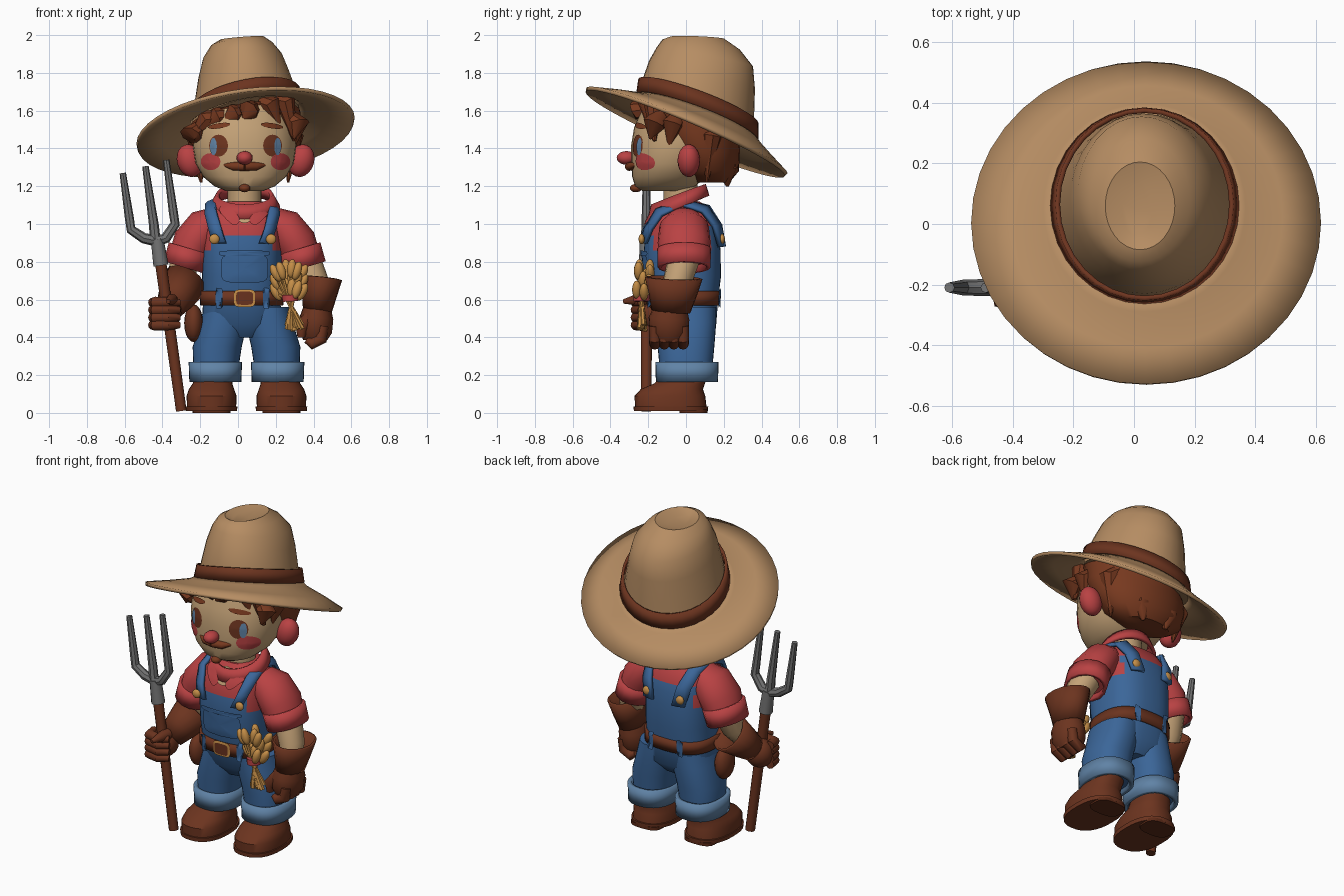
import bpy, bmesh, math, random
from mathutils import Vector, Euler
from mathutils.bvhtree import BVHTree

if "Cube" in bpy.data.objects:
    bpy.data.objects.remove(bpy.data.objects["Cube"])
random.seed(4)
made = []


def material(name, hexcode):
    srgb = [int(hexcode[i:i + 2], 16) / 255 for i in (0, 2, 4)]
    rgba = [((c + .055) / 1.055) ** 2.4 for c in srgb] + [1]
    m = bpy.data.materials.new(name)
    m.use_nodes = True
    m.diffuse_color = rgba
    bsdf = m.node_tree.nodes["Principled BSDF"]
    bsdf.inputs["Base Color"].default_value = rgba
    bsdf.inputs["Roughness"].default_value = .9
    return m


TAN, SKIN = material("straw tan", "B68D63"), material("skin", "C4A277")
LEATHER, HAIR = material("leather brown", "6C341F"), material("hair brown", "77391F")
RED, DENIM = material("shirt red", "B94243"), material("denim blue", "3B6699")
CUFF, STEEL = material("faded denim", "6083A6"), material("steel grey", "737373")
GOLD, DARK = material("wheat gold", "C68F48"), material("dark brown", "5C2A17")


def finish(name, bm, mats, thick=0, recalc=True):
    if recalc:
        bmesh.ops.recalc_face_normals(bm, faces=bm.faces)
    mesh = bpy.data.meshes.new(name)
    bm.to_mesh(mesh)
    bm.free()
    ob = bpy.data.objects.new(name, mesh)
    bpy.context.collection.objects.link(ob)
    for m in mats if isinstance(mats, list) else [mats]:
        mesh.materials.append(m)
    if thick:
        mod = ob.modifiers.new("thickness", "SOLIDIFY")
        mod.thickness, mod.offset = thick, 0
    made.append(ob)
    return ob


def skin_rings(bm, rings, closed=True, caps=True):
    rows = [[bm.verts.new(p) for p in ring] for ring in rings]
    n = len(rows[0])
    for a, b in zip(rows, rows[1:]):
        for i in range(n if closed else n - 1):
            j = (i + 1) % n
            bm.faces.new((a[i], a[j], b[j], b[i]))
    if caps:
        bm.faces.new(rows[0])
        bm.faces.new(rows[-1])


def oval(rx, ry, power, n):
    for i in range(n):
        t = math.tau * i / n
        c, s = math.cos(t), math.sin(t)
        yield (math.copysign(abs(c) ** (2 / power), c) * rx, math.copysign(abs(s) ** (2 / power), s) * ry)


def loft(name, rings, mat, n=32, power=2, caps=True, thick=0, rule=None):
    """Rings of (cx, cy, cz, rx, ry, slope in x, slope in y)."""
    bm = bmesh.new()
    full = [tuple(r) + (0,) * (7 - len(r)) for r in rings]
    skin_rings(bm, [[(r[0] + x, r[1] + y, r[2] + r[5] * x + r[6] * y)
                     for x, y in oval(r[3], r[4], power, n)] for r in full], caps=caps)
    if rule:
        for f in bm.faces:
            f.material_index = rule(f.calc_center_median())
    return finish(name, bm, mat, thick)


def tube(name, pts, radii, mat, n=12, deep=1, caps=True, thick=0):
    """Round section swept along points without twist; deep stretches it front to back."""
    pts, bm, rings, q, last = [Vector(p) for p in pts], bmesh.new(), [], None, None
    for i, p in enumerate(pts):
        way = pts[min(i + 1, len(pts) - 1)] - pts[max(i - 1, 0)]
        q = last.rotation_difference(way) @ q if q else way.to_track_quat('Z', 'Y')
        last = way
        ring = [q @ Vector((x, y, 0)) for x, y in oval(radii[i], radii[i], 2, n)]
        rings.append([p + Vector((v.x, v.y * deep, v.z)) for v in ring])
    skin_rings(bm, rings, caps=caps)
    return finish(name, bm, mat, thick)


def blob(name, loc, size, mat, rot=(0, 0, 0)):
    bm = bmesh.new()
    bmesh.ops.create_uvsphere(bm, u_segments=16, v_segments=10, radius=1)
    turn = Euler(rot).to_matrix()
    for v in bm.verts:
        v.co = Vector(loc) + turn @ Vector([a * b for a, b in zip(v.co, size)])
    return finish(name, bm, mat)


def tree(ob):
    return BVHTree.FromPolygons([v.co for v in ob.data.vertices], [p.vertices for p in ob.data.polygons])


def patch(name, body, x, z, rx, rz, mat, power=2, rot=0, side=-1, off=.005):
    """Thin painted shape laid on a body from the front or the back."""
    bm, rings, y = bmesh.new(), [], 0
    for f in (.05, .4, .7, 1):
        ring = []
        for u, w in oval(rx * f, rz * f, power, 20):
            px = x + u * math.cos(rot) - w * math.sin(rot)
            pz = z + u * math.sin(rot) + w * math.cos(rot)
            hit = body.ray_cast(Vector((px, 2 * side, pz)), Vector((0, -side, 0)))[0]
            y = hit.y if hit else y
            ring.append((px, y + side * off, pz))
        rings.append(ring)
    skin_rings(bm, rings, caps=False)
    bm.faces.new(list(bm.verts)[:20])
    bmesh.ops.recalc_face_normals(bm, faces=bm.faces)
    if sum(f.normal.y for f in bm.faces) * side < 0:
        bmesh.ops.reverse_faces(bm, faces=bm.faces)
    return finish(name, bm, mat, recalc=False)


# Hat: tilted brim, pinched crown and band
loft("hat_brim", [(.04, 0, 1.485, .575, .53, .12, -.42), (.04, .02, 1.52, .45, .43, .15, -.40),
                  (.035, .05, 1.545, .33, .34, .18, -.38), (.035, .06, 1.57, .29, .30, .19, -.37)],
     TAN, n=40, caps=False, thick=.02)
loft("hat_crown", [(.035, .06, 1.55, .29, .305, .19, -.37), (.035, .065, 1.66, .27, .295, .19, -.36),
                   (.03, .085, 1.79, .24, .28, .08, -.27), (.025, .1, 1.885, .21, .255, .05, -.2),
                   (.02, .08, 1.95, .165, .205, .05, -.13), (.02, .06, 1.985, .115, .145, .08, -.04),
                   (.01, .05, 1.965, .05, .09, .05)], TAN)
loft("hat_band", [(.035, .06, 1.565, .305, .317, .2, -.37), (.035, .065, 1.65, .287, .31, .2, -.37)],
     LEATHER, caps=False, thick=.016)

# Head
head = loft("head", [(.035, -.12, 1.175, .1, .11), (.035, -.11, 1.2, .16, .16), (.035, -.09, 1.25, .22, .195),
                     (.035, -.065, 1.32, .26, .225), (.035, -.04, 1.42, .275, .25),
                     (.035, -.03, 1.51, .27, .245), (.035, -.01, 1.58, .24, .22, .1, -.2)], SKIN, power=2.2)
face = tree(head)
loft("hair_back", [(.035, .14, 1.22, .16, .09), (.035, .12, 1.28, .25, .16), (.035, .09, 1.38, .29, .195),
                   (.035, .05, 1.47, .305, .235, .05, -.15), (.035, .03, 1.55, .295, .26, .15, -.35)], HAIR)
tube("neck", [(.035, -.03, 1.04), (.035, -.03, 1.22)], [.09, .09], SKIN, n=16)
blob("nose", (.035, -.315, 1.35), (.043, .052, .036), RED)
blob("chin_tuft", (.035, -.265, 1.19), (.03, .032, .022), HAIR)
for s, side in ((-1, "right"), (1, "left")):
    c = .04
    blob(side + "_ear", (c + s * .295, .015, 1.335), (.068, .06, .088), RED, (0, s * .3, 0))
    patch(side + "_eye", face, c + s * .143, 1.415, .05, .058, LEATHER)
    patch(side + "_eye_glint", face, c + s * .17, 1.41, .018, .046, CUFF, off=.009)
    patch(side + "_cheek", face, c + s * .185, 1.33, .052, .045, RED)
    patch(side + "_brow", face, c + s * .14, 1.52, .06, .014, HAIR, rot=-s * .15, off=.009)
    tube(side + "_moustache", [(.035, -.3, 1.305), (.035 + s * .06, -.29, 1.305), (.035 + s * .12, -.26, 1.315)],
         [.024, .022, .004], HAIR)
    # Side locks and nape locks
    for y, z, r in ((-.17, 1.45, .06), (-.07, 1.41, .055), (.13, 1.22, .06)):
        x = .035 + s * (.25 if y < .1 else .22)
        top = 1.54 + s * .03 - max(y, 0) * .5
        tube(side + "_side_lock", [(x - s * .02, y + .03, top), (x + s * .035, y, top - .04), (x + s * .01, y - .02, z)],
             [r * .7, r, .006], HAIR, n=8)
    tube(side + "_nape_lock", [(.035 + s * .09, .2, 1.36), (.035 + s * .1, .215, 1.29), (.035 + s * .08, .22, 1.2)],
         [.06, .06, .008], HAIR, n=8)

# Fringe swept across the forehead
for x0, x1, z1 in ((-.1, -.24, 1.47), (-.05, -.17, 1.52), (.03, -.08, 1.54),
                   (.08, .03, 1.56), (.13, .22, 1.52), (.2, .3, 1.44)):
    bend = -.265 + abs(x1 - .035) * .35
    root = 1.605 + x1 * .18
    tube("fringe_lock", [(x0, -.17, root), ((x0 + x1) / 2, bend, root - .01), (x1, bend + .005, z1)],
         [.045, .055, .01], HAIR, n=8)

# Torso: shirt above, overalls with front bib and higher back panel below
torso = loft("torso", [(.02, 0, .4, .1, .1), (.02, 0, .47, .21, .16), (.02, -.01, .6, .205, .18),
                       (.02, -.015, .72, .21, .2), (.02, -.02, .86, .212, .203), (.02, -.02, .94, .21, .195),
                       (.02, -.02, .99, .205, .185), (.02, -.02, 1.03, .2, .17),
                       (.02, -.02, 1.09, .165, .135), (.03, -.03, 1.12, .1, .1)],
             [RED, DENIM], n=40, power=2.6,
             rule=lambda c: int(c.z < .86 or (c.z < (.94 if c.y < 0 else .99) and abs(c.x - .02) < .17)))
chest = tree(torso)
loft("collar", [(.035, -.04, 1.085, .18, .155, 0, .4), (.035, -.04, 1.155, .14, .135, 0, .4)],
     RED, caps=False, thick=.02)
patch("neck_opening", chest, .035, 1.055, .05, .05, SKIN, off=.012)
patch("bib_pocket", chest, .035, .765, .125, .075, DENIM, power=5, off=.014)
patch("bib_pocket_hem", chest, .035, .845, .135, .014, DENIM, power=5, off=.02)
belt = loft("belt", [(.02, -.014, .57, .21, .186), (.02, -.014, .645, .211, .19)],
            LEATHER, n=40, power=2.6, caps=False, thick=.02)
waist = tree(belt)
patch("buckle_frame", waist, .035, .607, .056, .046, GOLD, power=5, off=.014)
patch("buckle_centre", waist, .035, .607, .045, .035, LEATHER, power=5, off=.019)
for x, d in ((-.1, -1), (.15, -1), (-.08, 1), (.12, 1)):
    patch("belt_loop", waist, x, .607, .018, .055, DENIM, power=6, side=d, off=.016)
blob("belt_pouch", (-.235, -.05, .475), (.05, .075, .1), LEATHER)

# Paired straps, lapels, legs and boots
for s, side in ((-1, "right"), (1, "left")):
    path = [(.135, -.25, .9), (.16, -.22, .98), (.18, -.15, 1.07), (.18, -.02, 1.12),
            (.16, .1, 1.08), (.13, .16, .99), (.11, .2, .88)]
    rows = []
    for x, y, z in path:
        row = []
        for w in (-.044, 0, .044):
            at, normal, _, _ = chest.find_nearest(Vector((.025 + s * (x + w), y, z)))
            row.append(at + normal * .025)
        rows.append(row)
    bm = bmesh.new()
    skin_rings(bm, rows, closed=False, caps=False)
    finish(side + "_strap", bm, DENIM, .02)
    patch(side + "_lapel", chest, .035 + s * .08, 1.05, .065, .03, RED, power=3, rot=s * .8, off=.02)
    blob(side + "_front_button", (.025 + s * .15, -.235, .92), (.027, .016, .027), GOLD)
    blob(side + "_back_button", (.025 + s * .115, .19, .92), (.027, .016, .027), GOLD)
    c = .045 + s * .165
    loft(side + "_leg", [(c, 0, .19, .115, .135), (c - s * .01, 0, .35, .13, .15),
                         (c - s * .045, 0, .48, .125, .16), (c - s * .06, 0, .56, .12, .16)], DENIM, power=2.3)
    loft(side + "_trouser_cuff", [(c, .005, .165, .125, .152), (c, .005, .27, .129, .155)],
         CUFF, power=2.4, caps=False, thick=.025)
    b = .045 + s * .185
    loft(side + "_boot", [(b, -.08, .02, .13, .19), (b, -.085, .09, .132, .187), (b, -.075, .125, .12, .165),
                          (c + s * .015, -.035, .155, .105, .135), (c, .01, .22, .095, .11)], LEATHER, power=2.3)
    loft(side + "_boot_sole", [(b, -.08, .01, .135, .196), (b, -.08, .035, .137, .198)], LEATHER, power=2.4)
    loft(side + "_boot_heel", [(b, .04, 0, .1, .075), (b, .04, .02, .1, .075)], DARK, power=3)

    # Sleeves with rolled ends
    m = lambda x: x if s > 0 else .07 - x
    tube(side + "_sleeve", [(m(.18), -.01, 1.02), (m(.24), -.01, .985), (m(.305), -.01, .9), (m(.34), -.01, .81)],
         [.075, .105, .112, .1], RED, n=16, deep=1.25)
    tube(side + "_sleeve_roll", [(m(.325), -.01, .87), (m(.355), -.01, .77)], [.106, .104], RED,
         n=16, deep=1.25, caps=False, thick=.02)

# Left arm hanging with flared glove
tube("left_forearm", [(.35, -.01, .82), (.41, -.05, .68), (.42, -.07, .6)], [.085, .075, .06], SKIN)
tube("left_glove_cuff", [(.44, -.065, .715), (.43, -.07, .62), (.42, -.08, .54)], [.105, .085, .07],
     LEATHER, n=16, deep=1.4, caps=False, thick=.014)
tube("left_glove_hand", [(.42, -.08, .57), (.415, -.09, .5), (.41, -.09, .43), (.405, -.09, .38)],
     [.07, .09, .088, .06], LEATHER, n=16, deep=1.2)
tube("left_thumb", [(.38, -.14, .51), (.335, -.16, .45), (.335, -.16, .4)], [.035, .034, .02], LEATHER)
for i in range(4):
    y = -.165 + i * .05
    tube("left_finger", [(.45, y, .46), (.44, y, .39), (.39, y, .365), (.36, y, .385)], [.03, .032, .03, .015], LEATHER)

# Right arm bent forward, gripping the shaft
tube("right_forearm", [(-.28, -.01, .82), (-.3, -.04, .72), (-.33, -.12, .62)], [.08, .07, .06], SKIN)
tube("right_glove_cuff", [(-.285, -.02, .69), (-.33, -.1, .61), (-.36, -.15, .56)], [.115, .09, .07],
     LEATHER, n=16, caps=False, thick=.014)
blob("right_glove_hand", (-.385, -.18, .53), (.085, .08, .09), LEATHER)
tube("right_thumb", [(-.35, -.18, .59), (-.35, -.26, .6), (-.37, -.33, .59)], [.035, .03, .012], LEATHER)
for i in range(4):
    z = .465 + i * .04
    tube("right_finger", [(-.45, -.19, z), (-.44, -.25, z), (-.37, -.265, z), (-.31, -.24, z)],
         [.026, .03, .028, .018], LEATHER)

# Pitchfork
Y = -.21
tube("fork_shaft", [(-.3, Y, .01), (-.41, Y, .8)], [.028, .03], LEATHER)
tube("fork_ferrule", [(-.408, Y, .78), (-.428, Y, .92)], [.04, .034], STEEL)
for tip, side, low in ((-.61, -.57, .97), (-.49, -.45, 1.0), (-.38, -.337, 1.0)):
    tube("fork_tine", [(-.428, Y, .91), ((side - .428) / 2, Y, .925), (side + .004, Y, low),
                       (side - .005, Y, low + .06), (tip, Y, 1.27 + (tip + .61) * .3)],
         [.03, .028, .026, .024, .017], STEEL, n=8)

# Wheat bundle tucked into the belt
for i in range(18):
    a = (i % 6 - 2.5) / 2.5
    top = Vector((.27 + a * .07, -.225 + random.uniform(-.04, .04), .77 - abs(a) * .03 - (i // 6) * .05))
    foot = (.3 - a * .04, -.23 + random.uniform(-.02, .02), .43 + random.uniform(0, .04))
    tube("wheat_stem", [foot, (.275 + a * .015, -.235, .6), top], [.014, .011, .009], GOLD, n=6)
    blob("wheat_ear", top, (.024, .024, .05), GOLD, (0, a * .5, 0))
tube("wheat_tie", [(.277, -.235, .59), (.275, -.235, .625)], [.042, .042], RED)

# Smooth shading with crisp edges
bpy.ops.object.select_all(action='DESELECT')
for ob in made:
    ob.select_set(True)
bpy.context.view_layer.objects.active = made[0]
bpy.ops.object.shade_smooth_by_angle(angle=math.radians(40))
